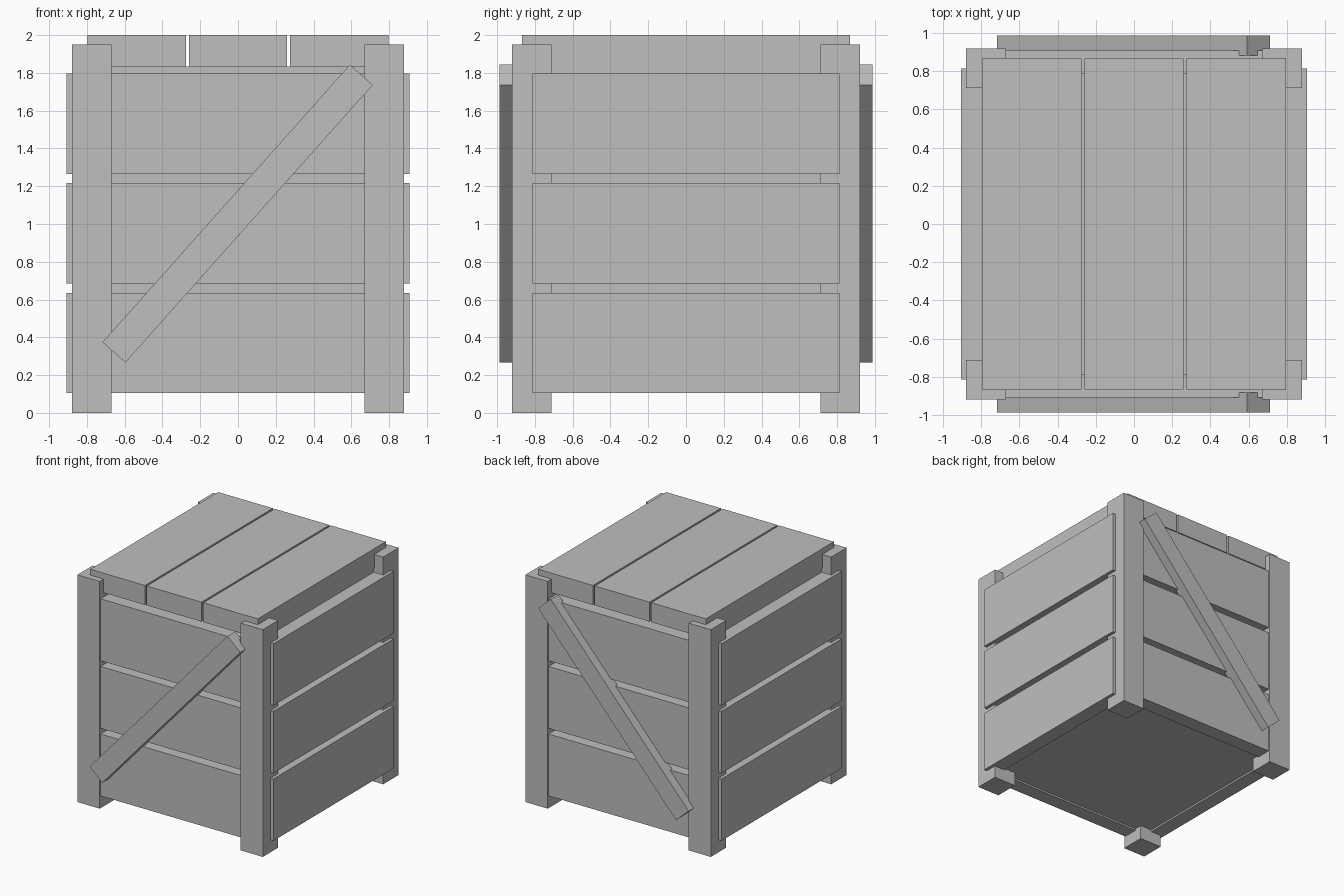
import bpy, math

if "Cube" in bpy.data.objects:
    bpy.data.objects.remove(bpy.data.objects["Cube"])

wood = bpy.data.materials.new("plain_grey")
wood.diffuse_color = (0.52, 0.52, 0.51, 1)
wood.use_nodes = True
wood.node_tree.nodes["Principled BSDF"].inputs["Base Color"].default_value = wood.diffuse_color


def box(name, x, y, z, turn=0.0):
    """Box from (min, max) ranges, optionally turned about its own y axis."""
    bpy.ops.mesh.primitive_cube_add(size=1)
    ob = bpy.context.object
    ob.name = name
    ob.location = [(a + b) / 2 for a, b in (x, y, z)]
    ob.scale = [b - a for a, b in (x, y, z)]
    ob.rotation_euler[1] = turn
    ob.data.materials.append(wood)
    return ob


def span(sign, inner, outer):
    return tuple(sorted((sign * inner, sign * outer)))


# Inner body behind the planks
box("inner_body", (-0.79, 0.79), (-0.79, 0.79), (0.12, 1.833))

# Corner posts
for sx in (-1, 1):
    for sy in (-1, 1):
        box("corner_post", span(sx, 0.669, 0.88), span(sy, 0.712, 0.92), (0, 1.95))

# Three planks on each of the four sides
for i in range(3):
    z0 = 0.105 + 0.58 * i
    z = (z0, z0 + 0.531)
    for s in (-1, 1):
        box("side_plank", span(s, 0.78, 0.907), (-0.813, 0.813), z)
        box("front_plank" if s < 0 else "back_plank",
            (-0.813, 0.813), span(s, 0.78, 0.908), z)

# Lid planks
for i in (-1, 0, 1):
    c = 0.536 * i
    box("lid_plank", (c - 0.26, c + 0.26), (-0.867, 0.867), (1.833, 2.0))

# Diagonal braces, both rising towards +x
for s in (-1, 1):
    box("front_brace" if s < 0 else "back_brace",
        (-0.986, 0.982), span(s, 0.882, 0.988), (0.974, 1.136),
        -math.atan2(1.47, 1.31))
